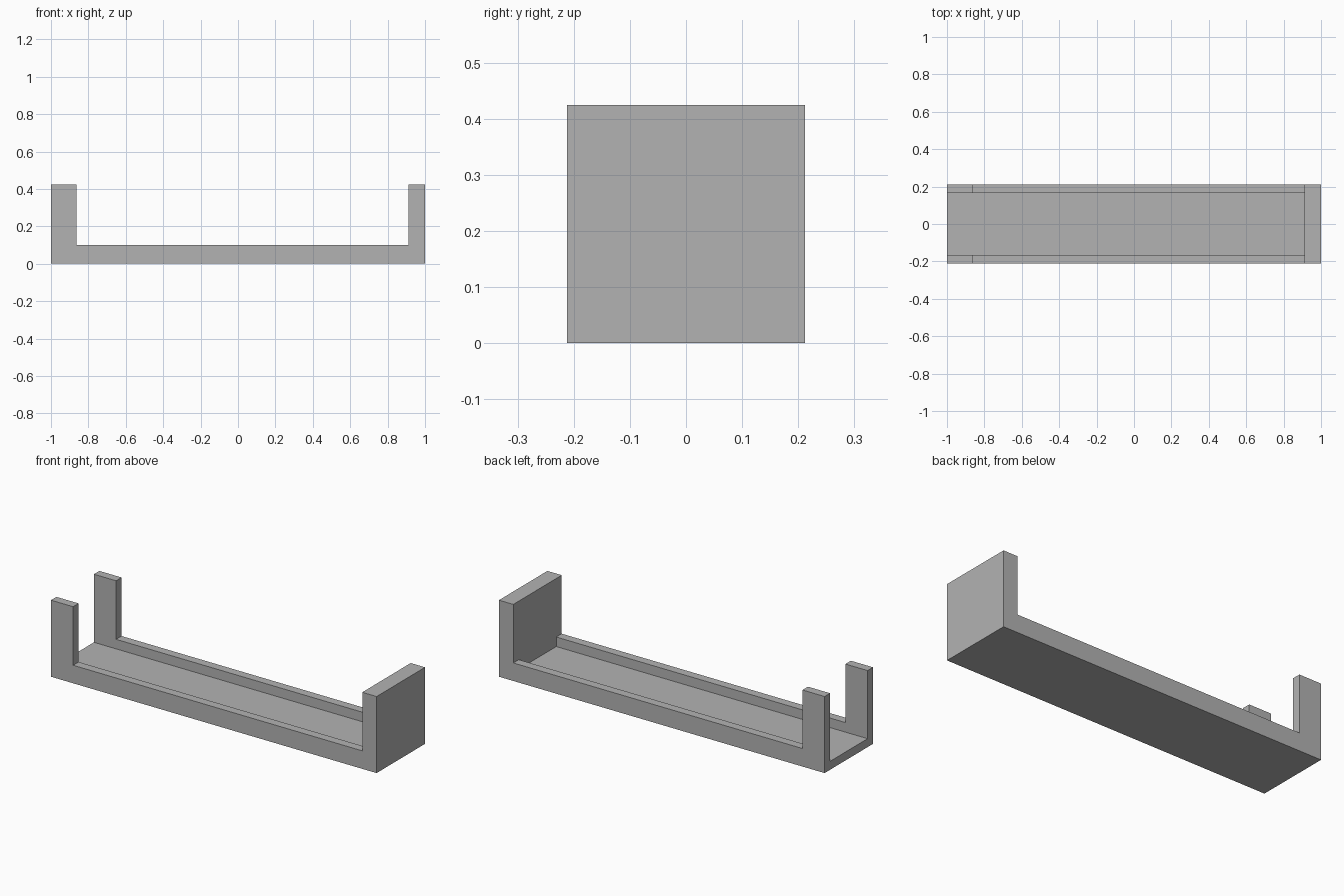
import bpy
import bmesh
from mathutils import Vector

if "Cube" in bpy.data.objects:
    bpy.data.objects.remove(bpy.data.objects["Cube"], do_unlink=True)

HALF_LENGTH, HALF_WIDTH, HEIGHT = 1.0, 0.2125, 0.425
RAIL_TOP, FLOOR_TOP, SIDE = 0.10, 0.047, 0.048
POST_INNER, WALL_INNER = -0.864, 0.912

grey = bpy.data.materials.new("plain_grey")
grey.use_nodes = True
colour = (0.45, 0.45, 0.45, 1.0)
grey.diffuse_color = colour
grey.node_tree.nodes["Principled BSDF"].inputs["Base Color"].default_value = colour


def extrude_profile(name, points, half_width):
    """Extrude an x-z outline symmetrically along y."""
    bm = bmesh.new()
    face = bm.faces.new([bm.verts.new((x, -half_width, z)) for x, z in points])
    result = bmesh.ops.extrude_face_region(bm, geom=[face])
    moved = [v for v in result["geom"] if isinstance(v, bmesh.types.BMVert)]
    bmesh.ops.translate(bm, verts=moved, vec=Vector((0, 2 * half_width, 0)))
    bmesh.ops.recalc_face_normals(bm, faces=bm.faces)
    mesh = bpy.data.meshes.new(name)
    bm.to_mesh(mesh)
    bm.free()
    mesh.materials.append(grey)
    obj = bpy.data.objects.new(name, mesh)
    bpy.context.collection.objects.link(obj)
    return obj


# Tray body: side outline with tall posts, low rails and a full end wall
tray = extrude_profile("tray_body", [
    (-HALF_LENGTH, 0), (HALF_LENGTH, 0), (HALF_LENGTH, HEIGHT),
    (WALL_INNER, HEIGHT), (WALL_INNER, RAIL_TOP), (POST_INNER, RAIL_TOP),
    (POST_INNER, HEIGHT), (-HALF_LENGTH, HEIGHT)], HALF_WIDTH)

# Channel cutter: opens the inside and the end between the posts
cutter = extrude_profile("channel_cutter", [
    (-1.2, FLOOR_TOP), (WALL_INNER, FLOOR_TOP),
    (WALL_INNER, 0.6), (-1.2, 0.6)], HALF_WIDTH - SIDE)
cutter.hide_render = True

cut = tray.modifiers.new("channel", "BOOLEAN")
cut.operation = "DIFFERENCE"
cut.solver = "EXACT"
cut.object = cutter
bpy.context.view_layer.objects.active = tray
bpy.ops.object.modifier_apply(modifier=cut.name)
bpy.data.objects.remove(cutter, do_unlink=True)
